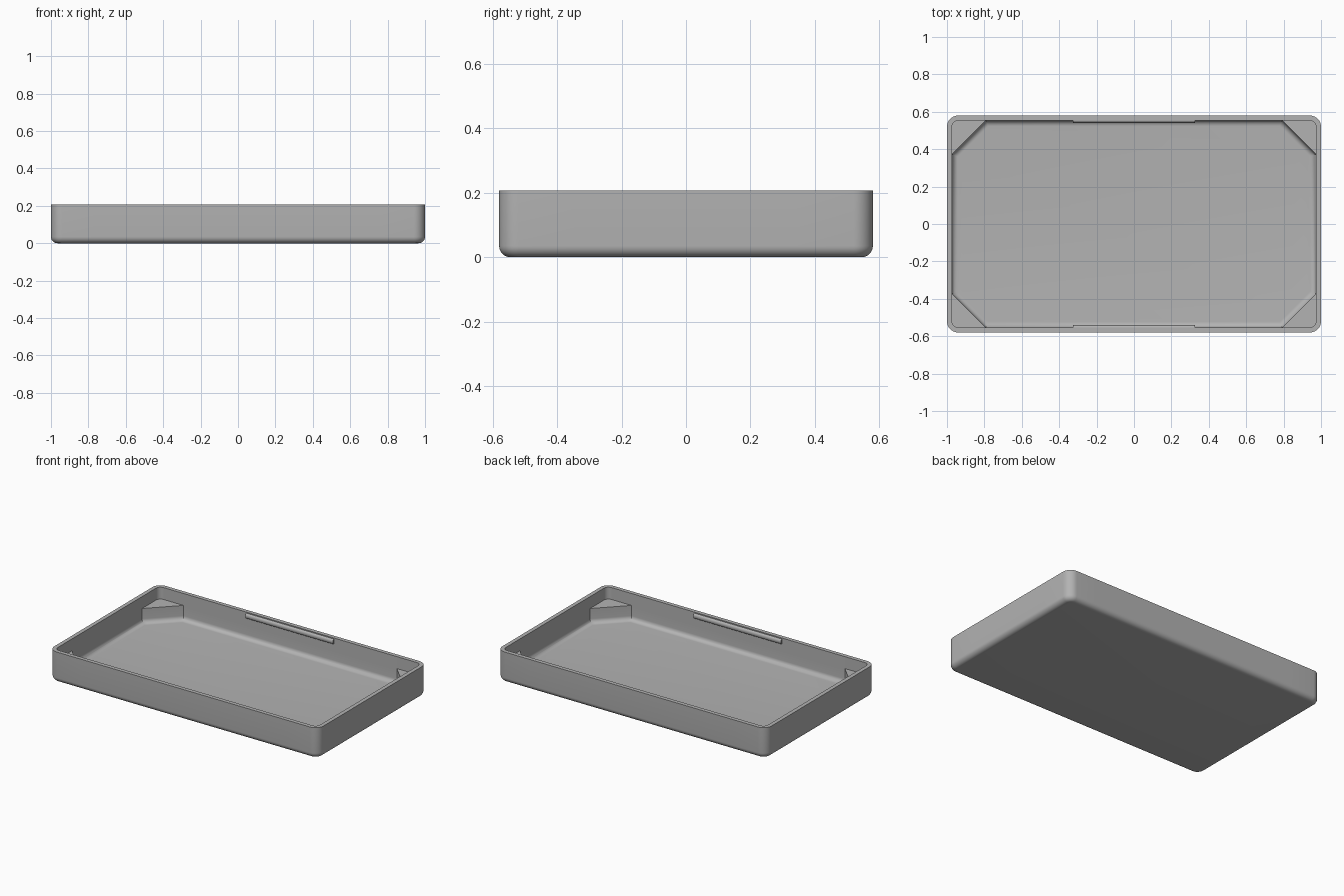
import bpy, bmesh
from math import sin, cos, pi, sqrt, radians

if "Cube" in bpy.data.objects:
    bpy.data.objects.remove(bpy.data.objects["Cube"])

HALF_X, HALF_Y, HEIGHT = 1.0, 0.58, 0.207   # outer size
WALL, RADIUS = 0.027, 0.06                  # wall thickness, outer corner radius
LEDGE_Z, FLOOR_Z = 0.127, 0.028
FILLET, BASE_FILLET = 0.03, 0.035
DIAGONAL = 1.345                            # x + y along the ledge edge
ARC, STEPS = 10, 8

grey = bpy.data.materials.new("grey plastic")
grey.use_nodes = True
colour = (0.45, 0.45, 0.45, 1)
grey.diffuse_color = colour
grey.node_tree.nodes["Principled BSDF"].inputs["Base Color"].default_value = colour


def finish(name, bm):
    bmesh.ops.remove_doubles(bm, verts=bm.verts, dist=1e-5)
    bmesh.ops.recalc_face_normals(bm, faces=bm.faces)
    mesh = bpy.data.meshes.new(name)
    bm.to_mesh(mesh)
    bm.free()
    mesh.materials.append(grey)
    obj = bpy.data.objects.new(name, mesh)
    bpy.context.collection.objects.link(obj)
    bpy.ops.object.select_all(action="DESELECT")
    obj.select_set(True)
    bpy.context.view_layer.objects.active = obj
    bpy.ops.object.shade_smooth_by_angle(angle=radians(30))
    return obj


def mirror_corner(corner):
    """Repeat one corner's points round all four corners."""
    back = corner[::-1]
    return (corner + [(-x, y) for x, y in back]
            + [(-x, -y) for x, y in corner] + [(x, -y) for x, y in back])


def ledge_ends(inset):
    x, y = HALF_X - inset, HALF_Y - inset
    reach = DIAGONAL - max(inset - WALL, 0) * sqrt(2)
    return (x, reach - x), (reach - y, y)


def rounded_ring(inset):
    r = RADIUS - inset
    cx, cy = HALF_X - RADIUS, HALF_Y - RADIUS
    arc = [(cx + r * cos(i / ARC * pi / 2), cy + r * sin(i / ARC * pi / 2))
           for i in range(ARC + 1)]
    start, end = ledge_ends(inset)
    return mirror_corner([start] + arc + [end])


def octagon_ring(inset):
    (ax, ay), (bx, by) = ledge_ends(inset)
    n = ARC + 2
    return mirror_corner([(ax + (bx - ax) * i / n, ay + (by - ay) * i / n)
                          for i in range(n + 1)])


# Tray shell: rings from the underside, over the rim, down to the floor
rings = []
for i in range(STEPS + 1):
    a = i / STEPS * pi / 2
    rings.append((rounded_ring(BASE_FILLET * (1 - sin(a))), BASE_FILLET * (1 - cos(a))))
rings += [(rounded_ring(0), HEIGHT), (rounded_ring(WALL), HEIGHT),
          (rounded_ring(WALL), LEDGE_Z), (octagon_ring(WALL), LEDGE_Z)]
for i in range(STEPS + 1):
    a = i / STEPS * pi / 2
    rings.append((octagon_ring(WALL + FILLET * (1 - cos(a))),
                  FLOOR_Z + FILLET * (1 - sin(a))))

bm = bmesh.new()
loops = [[bm.verts.new((x, y, z)) for x, y in ring] for ring, z in rings]
for low, high in zip(loops, loops[1:]):
    for i in range(len(low)):
        j = (i + 1) % len(low)
        bm.faces.new((low[i], low[j], high[j], high[i]))
bm.faces.new(loops[0][::-1])
bm.faces.new(loops[-1])
finish("tray_shell", bm)

# Snap ridges inside the two long walls
for name, side in (("front_snap_ridge", -1), ("back_snap_ridge", 1)):
    bm = bmesh.new()
    wall_y = HALF_Y - WALL
    profile = [(wall_y + 0.005, 0.2)]
    profile += [(wall_y - 0.012 * sin(i / 8 * pi), 0.183 + 0.017 * cos(i / 8 * pi))
                for i in range(9)]
    profile += [(wall_y + 0.005, 0.166)]
    ends = [[bm.verts.new((x, side * y, z)) for y, z in profile] for x in (-0.325, 0.325)]
    for i in range(len(profile)):
        j = (i + 1) % len(profile)
        bm.faces.new((ends[0][i], ends[0][j], ends[1][j], ends[1][i]))
    bm.faces.new(ends[0])
    bm.faces.new(ends[1])
    finish(name, bm)
